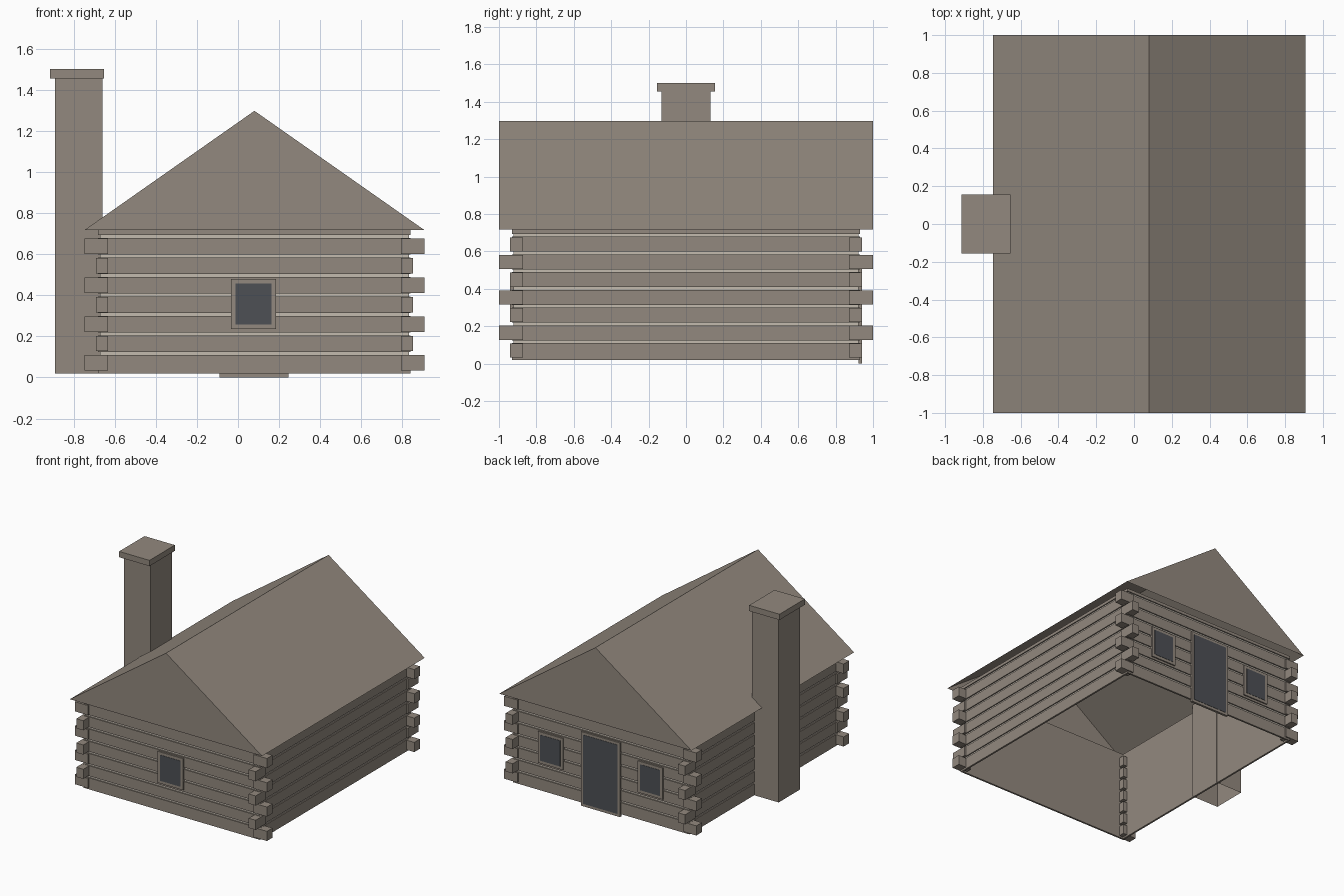
import bpy

cube = bpy.data.objects.get("Cube")
if cube:
    bpy.data.objects.remove(cube, do_unlink=True)


def material(name, rgb):
    m = bpy.data.materials.new(name)
    m.use_nodes = True
    m.diffuse_color = (*rgb, 1)
    bsdf = next(n for n in m.node_tree.nodes if n.type == 'BSDF_PRINCIPLED')
    bsdf.inputs["Base Color"].default_value = (*rgb, 1)
    return m


timber = material("timber_brown", (0.29, 0.25, 0.21))
chinking = material("chinking_cream", (0.55, 0.50, 0.43))
glass = material("dark_glass", (0.075, 0.08, 0.09))


def make_object(name, verts, faces, *mats):
    mesh = bpy.data.meshes.new(name)
    mesh.from_pydata(verts, [], faces)
    for m in mats:
        mesh.materials.append(m)
    obj = bpy.data.objects.new(name, mesh)
    bpy.context.scene.collection.objects.link(obj)
    return obj


def box(name, xs, ys, zs, mat, open_bottom=False):
    (x0, x1), (y0, y1), (z0, z1) = sorted(xs), sorted(ys), sorted(zs)
    verts = [(x, y, z) for z in (z0, z1) for x, y in ((x0, y0), (x1, y0), (x1, y1), (x0, y1))]
    faces = [(i, (i + 1) % 4, (i + 1) % 4 + 4, i + 4) for i in range(4)] + [(4, 5, 6, 7)]
    if not open_bottom:
        faces.append((3, 2, 1, 0))
    return make_object(name, verts, faces, mat)


MID = 0.08                  # centre line of the house in x
HALF_X, HALF_Y = 0.76, 0.93
BASE, EAVE, RIDGE = 0.02, 0.717, 1.297
PITCH, ROWS = 0.095, 7
RECESS, INNER = 0.009, 0.014

# Log walls: a stepped profile of logs and recessed chinking, run round the house
profile = [(0, BASE)]
for k in range(ROWS):
    z = 0.109 + PITCH * k
    profile += [(0, z), (RECESS, z), (RECESS, z + 0.015), (0, z + 0.015)]
profile += [(0, EAVE), (INNER, EAVE), (INNER, BASE)]
corners = [(-1, -1), (1, -1), (1, 1), (-1, 1)]
n = len(profile)
verts = [(MID + sx * (HALF_X - d), sy * (HALF_Y - d), z) for sx, sy in corners for d, z in profile]
faces = [(c * n + i, (c + 1) % 4 * n + i, (c + 1) % 4 * n + (i + 1) % n, c * n + (i + 1) % n)
         for c in range(4) for i in range(n)]
walls = make_object("log_walls", verts, faces, timber, chinking)
for face in walls.data.polygons:
    i = face.index % n
    if profile[i][0] == RECESS and profile[(i + 1) % n][0] == RECESS:
        face.material_index = 1

# Crossed log ends at the four corners, alternating direction
for sx, sy in corners:
    for k in range(ROWS):
        z = 0.033 + 0.0945 * k
        along_x = k % 2 == 0
        reach_x = 0.827 if along_x else 0.772
        reach_y = 0.94 if along_x else 1.0
        box("log_end", (MID + sx * 0.712, MID + sx * reach_x), (sy * 0.872, sy * reach_y),
            (z, z + 0.075), timber)

# Gabled roof, open underneath
ROOF_X = 0.827
verts = [(MID + x, y, z) for y in (-1, 1)
         for x, z in ((-ROOF_X, EAVE), (ROOF_X, EAVE), (0, RIDGE))]
make_object("gable_roof", verts, [(0, 1, 2), (5, 4, 3), (1, 4, 5, 2), (0, 2, 5, 3)], timber)

# Chimney stack and cap
box("chimney_stack", (-0.89, -0.66), (-0.132, 0.132), (BASE, 1.456), timber, open_bottom=True)
box("chimney_cap", (-0.914, -0.653), (-0.156, 0.156), (1.455, 1.5), timber)


# Framed openings: a frame plate with a darker pane on it
def opening(name, x, side, half_width, z0, z1, border):
    box(name + "_frame", (x - half_width, x + half_width), (side * 0.922, side * 0.94),
        (z0, z1), timber)
    w = half_width - border
    box(name + "_pane", (x - w, x + w), (side * 0.94, side * 0.942),
        (z0 + border, z1 - border), glass)


opening("front_window", MID - 0.004, -1, 0.11, 0.235, 0.48, 0.022)
for side, label in ((-1, "right"), (1, "left")):
    opening("back_" + label + "_window", MID + side * 0.43, 1, 0.108, 0.235, 0.48, 0.022)
opening("back_door", MID - 0.002, 1, 0.168, 0, 0.577, 0.02)
